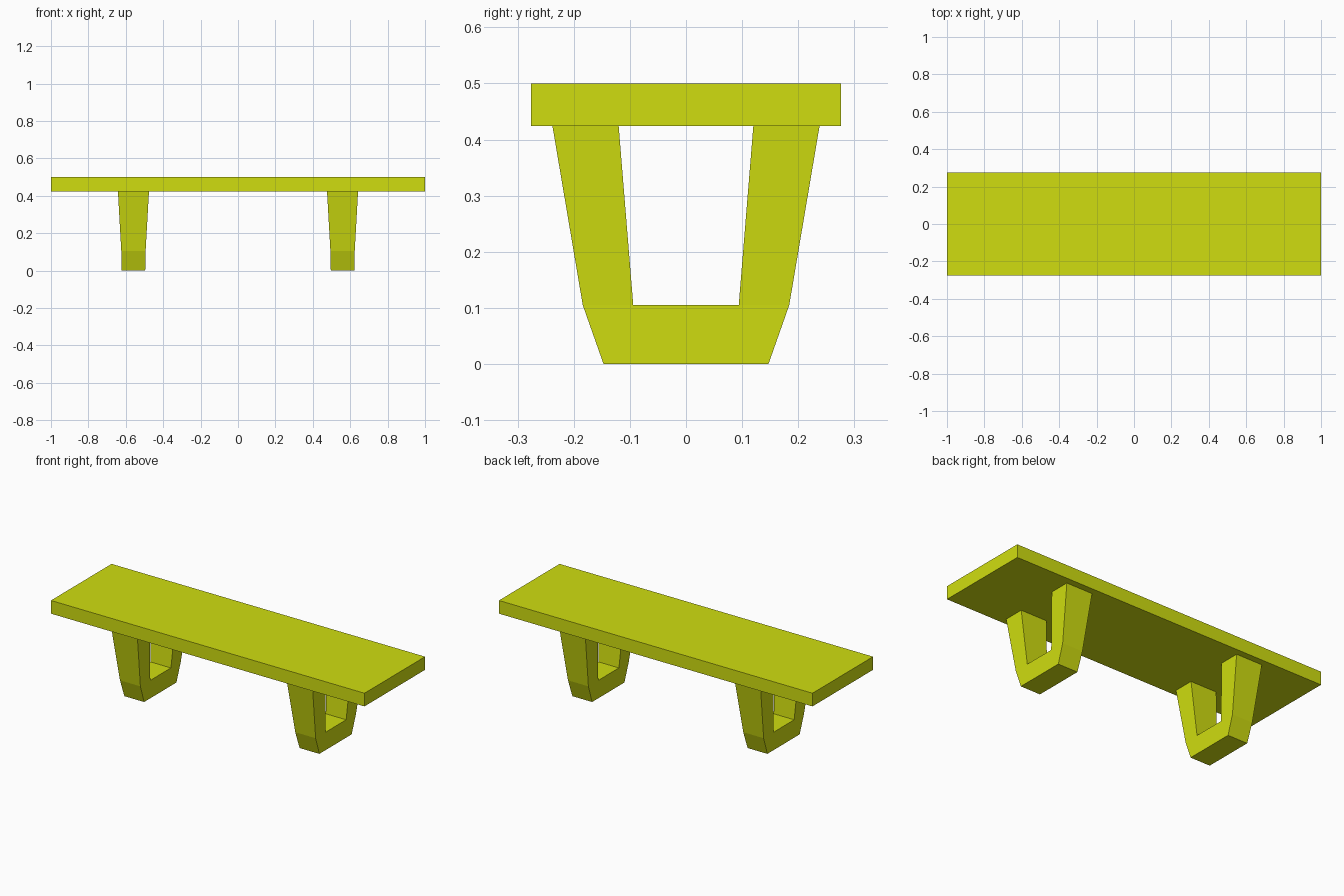
import bpy, bmesh

if "Cube" in bpy.data.objects:
    bpy.data.objects.remove(bpy.data.objects["Cube"])

SEAT_Z = 0.424   # underside of the seat
BAR_Z = 0.105    # top of the foot bar

mat = bpy.data.materials.new("yellow_green")
mat.diffuse_color = (0.63, 0.73, 0.005, 1)
mat.use_nodes = True
mat.node_tree.nodes["Principled BSDF"].inputs["Base Color"].default_value = mat.diffuse_color


def finish(name, bm):
    bmesh.ops.recalc_face_normals(bm, faces=bm.faces)
    mesh = bpy.data.meshes.new(name)
    bm.to_mesh(mesh)
    bm.free()
    mesh.materials.append(mat)
    obj = bpy.data.objects.new(name, mesh)
    bpy.context.collection.objects.link(obj)
    return obj


# Seat slab
bm = bmesh.new()
bmesh.ops.create_cube(bm, size=1)
bmesh.ops.scale(bm, vec=(2, 0.552, 0.5 - SEAT_Z), verts=bm.verts)
bmesh.ops.translate(bm, vec=(0, 0, (0.5 + SEAT_Z) / 2), verts=bm.verts)
finish("seat", bm)


# U-shaped leg frames: profile of (y, z, half thickness), flaring toward the seat
half = [(0.147, 0, 0.063), (0.184, BAR_Z, 0.065),
        (0.238, SEAT_Z, 0.083), (0.120, SEAT_Z, 0.083), (0.094, BAR_Z, 0.065)]
profile = half + [(-y, z, t) for y, z, t in reversed(half)]


def leg_frame(name, x):
    bm = bmesh.new()
    n = len(profile)
    near, far = [[bm.verts.new((x + s * t, y, z)) for y, z, t in profile]
                 for s in (-1, 1)]
    for ring in (near, far):
        # two uprights and the foot bar on each broad side
        for ids in ((1, 2, 3, 4), (5, 6, 7, 8), (0, 1, 4, 5, 8, 9)):
            bm.faces.new([ring[i] for i in ids])
    for i in range(n):
        j = (i + 1) % n
        bm.faces.new((near[i], near[j], far[j], far[i]))
    finish(name, bm)


leg_frame("left_leg_frame", -0.559)
leg_frame("right_leg_frame", 0.559)
